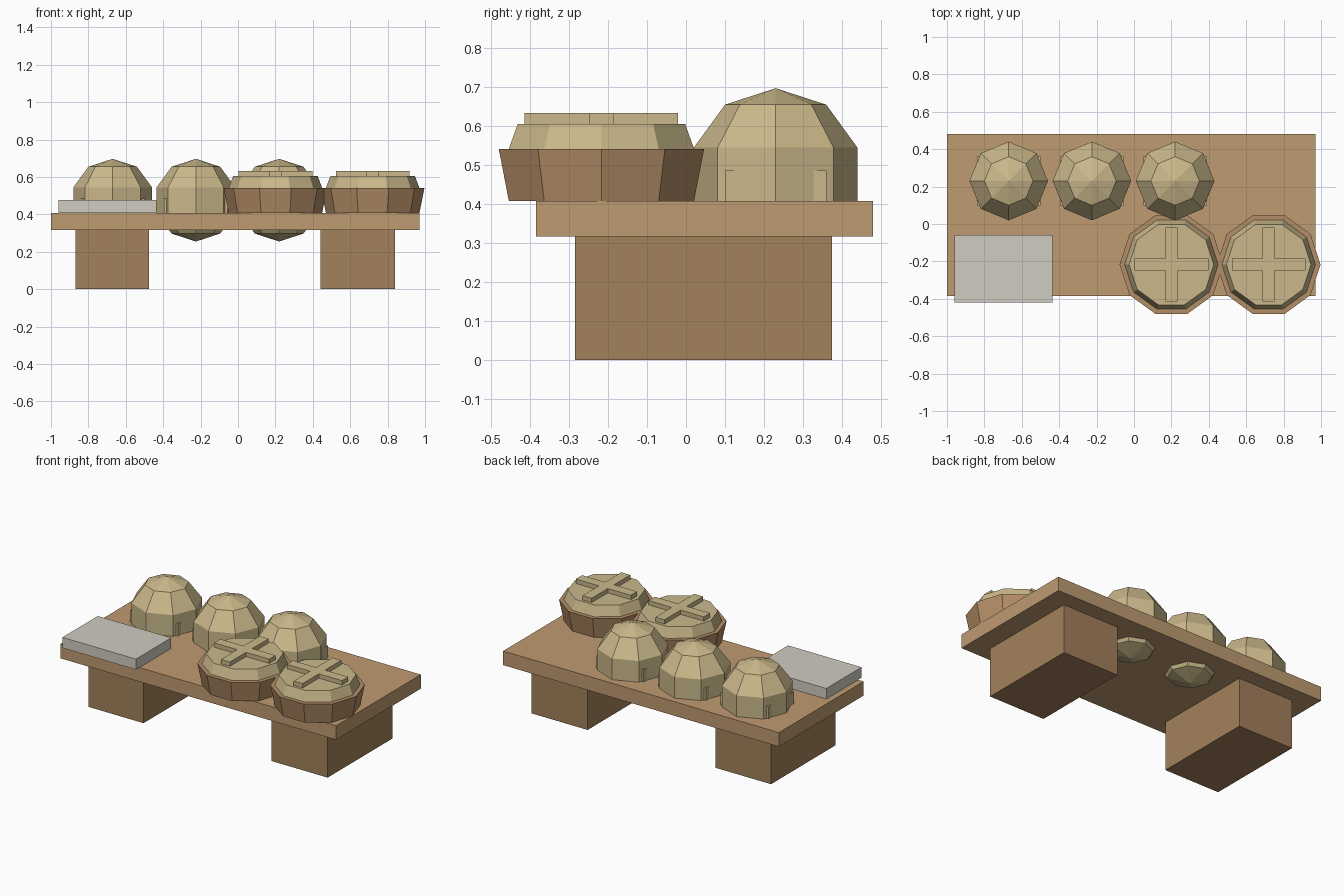
import bpy, bmesh
from math import sin, cos, pi

if "Cube" in bpy.data.objects:
    bpy.data.objects.remove(bpy.data.objects["Cube"])


def material(name, rgb):
    m = bpy.data.materials.new(name)
    m.diffuse_color = [c ** 2.2 for c in rgb] + [1]
    m.use_nodes = True
    m.node_tree.nodes["Principled BSDF"].inputs["Base Color"].default_value = m.diffuse_color
    return m


WOOD = material("light_wood", (0.74, 0.60, 0.44))
DARK = material("dark_wood", (0.63, 0.50, 0.36))
DOUGH = material("dough", (0.79, 0.72, 0.54))
CRUST = material("baked_crust", (0.70, 0.55, 0.40))
PALE = material("pale_board", (0.81, 0.80, 0.75))


def make(name, bm, mat):
    bmesh.ops.recalc_face_normals(bm, faces=bm.faces)
    me = bpy.data.meshes.new(name)
    bm.to_mesh(me)
    bm.free()
    me.materials.append(mat)
    ob = bpy.data.objects.new(name, me)
    bpy.context.collection.objects.link(ob)
    return ob


def box(name, x, y, z, mat):
    """Box from (min, max) ranges."""
    bm = bmesh.new()
    bmesh.ops.create_cube(bm, size=1)
    for v in bm.verts:
        v.co = [(r[0] + r[1]) / 2 + c * (r[1] - r[0]) for c, r in zip(v.co, (x, y, z))]
    return make(name, bm, mat)


def lathe(name, cx, cy, profile, sides, mat):
    """Stack of polygon rings (radius, z); radius 0 makes a point."""
    bm = bmesh.new()
    rings = []
    for r, z in profile:
        n = sides if r else 1
        rings.append([bm.verts.new((cx + r * cos(2 * pi * i / sides),
                                    cy + r * sin(2 * pi * i / sides), z)) for i in range(n)])
    for a, b in zip(rings, rings[1:]):
        for i in range(sides):
            j = (i + 1) % sides
            quad = [a[i % len(a)], a[j % len(a)], b[j % len(b)], b[i % len(b)]]
            bm.faces.new(list(dict.fromkeys(quad)))
    for ring in (rings[0], rings[-1]):
        if len(ring) > 1:
            bm.faces.new(ring)
    return make(name, bm, mat)


def cross(name, cx, cy, z0, z1, arm, w, mat):
    """Plus-shaped prism."""
    bm = bmesh.new()
    pts = []
    x, y = [arm, w, w], [w, w, arm]
    for k in range(4):
        for px, py in zip(x, y):
            for _ in range(k):
                px, py = -py, px
            pts.append(bm.verts.new((cx + px, cy + py, z0)))
    # the arm corners: each quarter turn gives end corner, inner corner, end corner
    face = bm.faces.new(pts)
    top = bmesh.ops.extrude_face_region(bm, geom=[face])["geom"]
    for v in top:
        if isinstance(v, bmesh.types.BMVert):
            v.co.z = z1
    return make(name, bm, mat)


# Table
box("table_top", (-1.0, 0.97), (-0.385, 0.48), (0.317, 0.408), WOOD)
box("left_leg", (-0.87, -0.475), (-0.285, 0.375), (0, 0.317), DARK)
box("right_leg", (0.44, 0.84), (-0.285, 0.375), (0, 0.317), DARK)

# Serving board overhanging the front edge
box("serving_board", (-0.96, -0.435), (-0.42, -0.06), (0.408, 0.476), PALE)

# Round buns, sunk through the table, each with a block base
R, ZC = 0.221, 0.476
bun = [(R * sin(pi * k / 5) if 0 < k < 5 else 0, ZC - R * cos(pi * k / 5)) for k in range(6)]
for n, cx in enumerate((-0.67, -0.225, 0.22), 1):
    lathe(f"bun_{n}", cx, 0.23, bun, 8, DOUGH)
    box(f"bun_base_{n}", (cx - 0.17, cx + 0.17), (0.10, 0.36), (0.40, 0.486), DOUGH)

# Pies: flared case, domed filling and a cross on top
for n, cx in enumerate((0.20, 0.72), 1):
    cy = -0.217
    lathe(f"pie_case_{n}", cx, cy, [(0.25, 0.408), (0.277, 0.541)], 10, CRUST)
    lathe(f"pie_lid_{n}", cx, cy, [(0.25, 0.541), (0.226, 0.605)], 10, DOUGH)
    cross(f"pie_cross_{n}", cx, cy, 0.605, 0.633, 0.197, 0.032, DOUGH)
